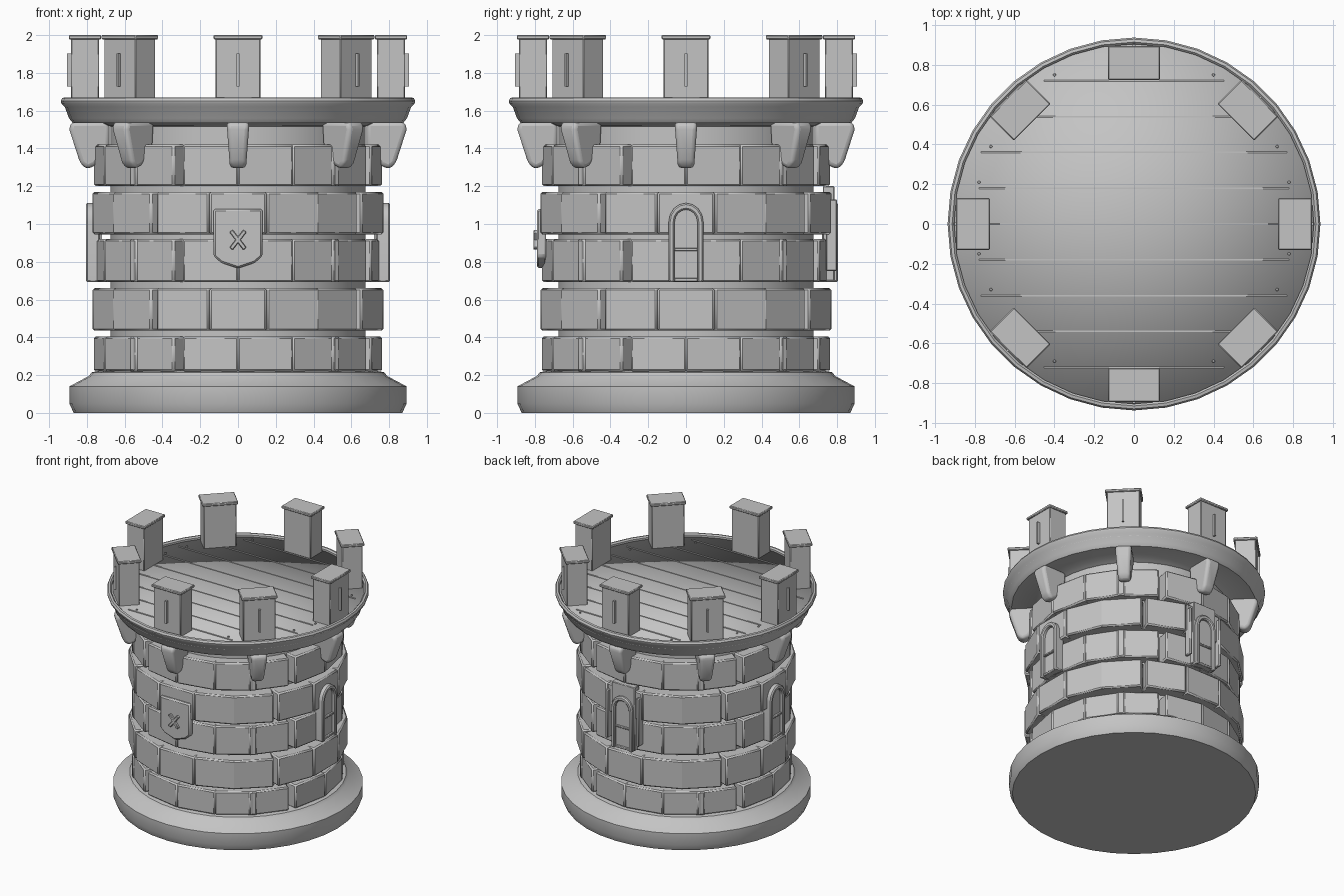
import bpy, bmesh
from math import pi, radians, sin, cos
from mathutils import Matrix, Vector

cube = bpy.data.objects.get("Cube")
if cube:
    bpy.data.objects.remove(cube, do_unlink=True)

stone = bpy.data.materials.new("stone_grey")
stone.use_nodes = True
GREY = (0.55, 0.55, 0.55, 1)
stone.diffuse_color = GREY
stone.node_tree.nodes["Principled BSDF"].inputs["Base Color"].default_value = GREY


def turn(deg):
    """Rotation that carries the front (-y) around the tower."""
    return Matrix.Rotation(radians(deg), 4, 'Z')


def finish(name, bm, bevel=0, smooth=True, angle=35, segments=1):
    bmesh.ops.recalc_face_normals(bm, faces=bm.faces)
    mesh = bpy.data.meshes.new(name)
    bm.to_mesh(mesh)
    bm.free()
    mesh.materials.append(stone)
    ob = bpy.data.objects.new(name, mesh)
    bpy.context.collection.objects.link(ob)
    if bevel:
        mod = ob.modifiers.new("bevel", 'BEVEL')
        mod.width, mod.segments = bevel, segments
    if smooth:
        bpy.ops.object.select_all(action='DESELECT')
        ob.select_set(True)
        bpy.context.view_layer.objects.active = ob
        bpy.ops.object.shade_smooth_by_angle(angle=radians(angle))
    return ob


def box(bm, size, centre, deg=0, tilt=0):
    m = (turn(deg) @ Matrix.Translation(centre) @ Matrix.Rotation(radians(tilt), 4, 'Y')
         @ Matrix.Diagonal((*size, 1)))
    bmesh.ops.create_cube(bm, size=1, matrix=m)


def prism(bm, outline, y0, y1, deg=0):
    """Extrude an x-z outline between two depths, then turn it into place."""
    loops = [[bm.verts.new(turn(deg) @ Vector((x, y, z))) for x, z in outline] for y in (y0, y1)]
    bm.faces.new(loops[0])
    bm.faces.new(loops[1])
    for i in range(len(outline)):
        j = (i + 1) % len(outline)
        bm.faces.new((loops[0][i], loops[0][j], loops[1][j], loops[1][i]))


def lathe(name, profile, steps=36, angle=35):
    bm = bmesh.new()
    vs = [bm.verts.new((r, 0, z)) for r, z in profile]
    es = [bm.edges.new(p) for p in zip(vs, vs[1:])]
    bmesh.ops.spin(bm, geom=vs + es, axis=(0, 0, 1), cent=(0, 0, 0),
                   angle=2 * pi, steps=steps, use_duplicate=False)
    bmesh.ops.remove_doubles(bm, verts=bm.verts, dist=0.0005)
    return finish(name, bm, angle=angle)


def arch(half, base, spring):
    pts = [(half, base)]
    pts += [(half * cos(i * pi / 8), spring + half * 1.1 * sin(i * pi / 8)) for i in range(9)]
    return pts + [(-half, base)]


# Base plinth, wall core and flared parapet
lathe("base", [(0, 0), (.87, 0), (.893, .05), (.893, .14), (.79, .195), (.775, .215),
               (.72, .225), (.6, .225)])
lathe("wall_core", [(.675, .2), (.675, 1.54)])
lathe("parapet", [(.64, 1.51), (.69, 1.52), (.72, 1.535), (.875, 1.535), (.895, 1.56),
                  (.917, 1.62), (.935, 1.638), (.938, 1.652), (.93, 1.667), (.915, 1.67),
                  (.905, 1.66), (.905, 1.63)])

# Deck with softly rounded shading
lathe("deck", [(0, 1.645), (.91, 1.645), (.91, 1.6)], angle=180)

# Board seams and nails on the deck
bm = bmesh.new()
for i in range(-4, 5):
    y = i * .18
    half = min(.78, (.85 ** 2 - y * y) ** .5)
    box(bm, (2 * half, .007, .004), (0, y, 1.647))
finish("deck_seams", bm, smooth=False)
bm = bmesh.new()
for x, y in ((.4, .75), (.72, .39), (.78, .21), (.78, -.15), (.72, -.33), (.4, -.69)):
    for s in (-1, 1):
        bmesh.ops.create_cone(bm, cap_ends=True, segments=8, radius1=.008, radius2=.006,
                              depth=.008, matrix=Matrix.Translation((s * x, y, 1.648)))
finish("deck_nails", bm, smooth=False)

# Staggered courses of stone blocks
courses = [(.22, .405), (.435, .66), (.692, .92), (.945, 1.17), (1.2, 1.42)]
for row, (z0, z1) in enumerate(courses):
    bm = bmesh.new()
    odd = row % 2
    face = .77 if odd else .75
    for k in range(16):
        deg = (k + (0 if odd else .5)) * 22.5
        if k % 4 == 2:
            deg -= 2 if odd else 4
        box(bm, (.3, .16, z1 - z0), (0, -face + .08, (z0 + z1) / 2), deg)
    finish(f"stone_course_{row + 1}", bm, bevel=.01)

# Merlons with caps and arrow slits, and the corbels beneath
bodies, caps, slits, corbels = (bmesh.new() for _ in range(4))
corbel_side = [(.68, 1.54), (.885, 1.54), (.893, 1.5), (.835, 1.32), (.8, 1.29),
               (.755, 1.31), (.68, 1.4)]
for k in range(8):
    deg = k * 45
    box(bodies, (.236, .15, .345), (0, -.81, 1.8125), deg)
    box(caps, (.26, .172, .022), (0, -.81, 1.989), deg)
    box(slits, (.014, .03, .175), (0, -.889, 1.815), deg)
    rings = []
    for s in (-1, 1):
        rings.append([corbels.verts.new(turn(deg) @ Vector((s * (.042 + .075 * (z - 1.29)), -r, z)))
                      for r, z in corbel_side])
    corbels.faces.new(rings[0])
    corbels.faces.new(rings[1])
    for i in range(len(corbel_side)):
        j = (i + 1) % len(corbel_side)
        corbels.faces.new((rings[0][i], rings[0][j], rings[1][j], rings[1][i]))
finish("merlons", bodies, bevel=.005)
finish("merlon_caps", caps, bevel=.005)
finish("arrow_slits", slits, smooth=False)
finish("corbels", corbels, bevel=.022, segments=3, angle=50)

# Shield with a crossed emblem on the front
bm = bmesh.new()
prism(bm, [(-.13, 1.08), (.13, 1.08), (.13, .83), (.09, .795), (0, .765),
           (-.09, .795), (-.13, .83)], -.74, -.79)
finish("shield", bm, bevel=.01)
bm = bmesh.new()
for tilt in (-38, 38):
    box(bm, (.022, .03, .12), (0, -.793, .916), tilt=tilt)
finish("shield_cross", bm, bevel=.004)


# Arched openings: two side windows and a rear door
def arched_opening(name, deg):
    bm = bmesh.new()
    prism(bm, arch(.07, .695, 1.02), -.72, -.779, deg)
    finish(name + "_panel", bm)
    # Frame is a solid arch band between inner and outer outlines
    bm = bmesh.new()
    outer, inner = arch(.092, .692, 1.01), arch(.06, .692, 1.01)
    prism(bm, outer + inner[::-1], -.73, -.806, deg)
    finish(name + "_frame", bm, bevel=.008)
    bm = bmesh.new()
    box(bm, (.125, .05, .016), (0, -.77, .865), deg)
    box(bm, (.125, .05, .02), (0, -.77, .705), deg)
    finish(name + "_sills", bm, bevel=.004)


arched_opening("left_window", 90)
arched_opening("right_window", -90)
arched_opening("rear_door", 180)

# Backing slab and side bars of the rear door
bm = bmesh.new()
box(bm, (.2, .06, .5), (0, -.755, .95), 180)
finish("rear_door_slab", bm, bevel=.004)
bm = bmesh.new()
for x in (-.135, .135):
    box(bm, (.024, .06, .38), (x, -.77, .94), 180)
finish("rear_door_bars", bm, bevel=.006)
